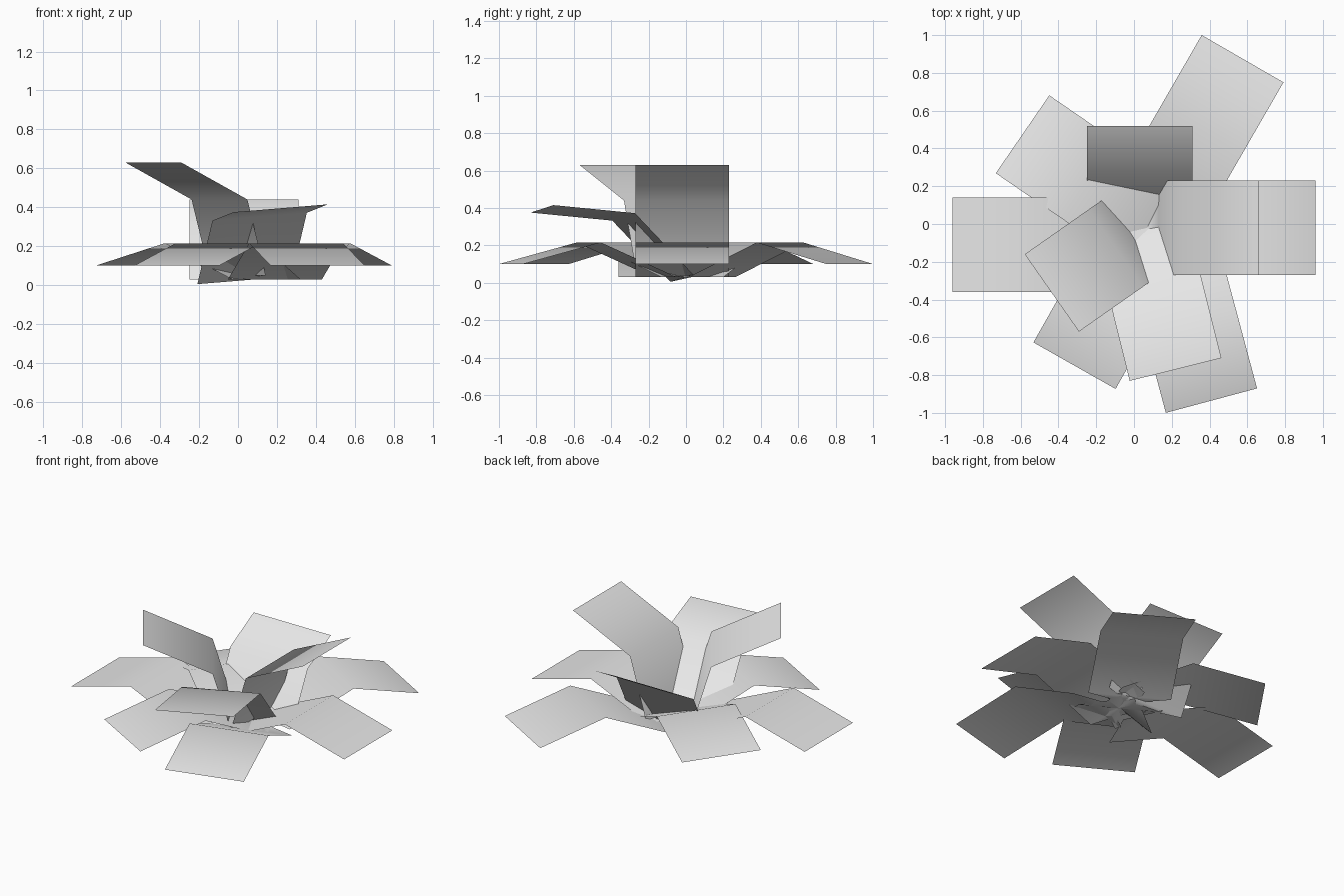
import bpy, bmesh, math
from mathutils import Vector

cube = bpy.data.objects.get("Cube")
if cube:
    bpy.data.objects.remove(cube, do_unlink=True)

grey = bpy.data.materials.new("leaf grey")
grey.use_nodes = True
grey.diffuse_color = (0.8, 0.8, 0.8, 1)
grey.node_tree.nodes["Principled BSDF"].inputs["Base Color"].default_value = (0.8, 0.8, 0.8, 1)


def leaf(name, tip, angle, profile, apex, width=0.5, roll=0.0):
    """Folded strip: rows at (distance back from tip, height), closed by a pointed base."""
    a = math.radians(angle)
    out = Vector((math.cos(a), math.sin(a), 0))
    side = Vector((-out.y, out.x, 0))
    start = Vector((tip[0], tip[1], 0))
    bm = bmesh.new()
    rows = []
    for back, z in profile:
        mid = start - out * back + Vector((0, 0, z))
        rows.append([bm.verts.new(mid + side * (s * width / 2) + Vector((0, 0, s * roll)))
                     for s in (-1, 1)])
    for (r0, l0), (r1, l1) in zip(rows, rows[1:]):
        bm.faces.new((r0, l0, l1, r1))
    point = bm.verts.new(start - out * apex[0] + Vector((0, 0, apex[1])))
    bm.faces.new((rows[-1][0], rows[-1][1], point))
    mesh = bpy.data.meshes.new(name)
    bm.to_mesh(mesh)
    bm.free()
    mesh.materials.append(grey)
    for p in mesh.polygons:
        p.use_smooth = True
    bpy.context.collection.objects.link(bpy.data.objects.new(name, mesh))


# Outer ring of drooping leaves
droop = [(0, 0.10), (0.43, 0.215), (0.85, 0.03)]
outer = {
    "outer_leaf_left": ((0.96, -0.02), 0),
    "outer_leaf_back_left": ((0.575, 0.875), 60),
    "outer_leaf_back_right": ((-0.59, 0.475), 145.5),
    "outer_leaf_right": ((-0.96, -0.11), 180),
    "outer_leaf_front_right": ((-0.315, -0.75), 240.5),
    "outer_leaf_front_left": ((0.41, -0.935), 285),
}
for name, (tip, angle) in outer.items():
    leaf(name, tip, angle, droop, (0.95, 0.04))

# Inner rising leaves
rise = [(0, 0.63), (0.415, 0.44), (0.53, 0.05)]
leaf("inner_leaf_left", (0.66, -0.02), 0, rise, (0.6, 0.04))
leaf("inner_leaf_front_right", (-0.435, -0.365), 215, rise, (0.6, 0.04))
leaf("inner_leaf_back", (0.03, 0.52), 90,
     [(0, 0.44), (0.24, 0.31), (0.38, 0.03)], (0.48, 0.04), width=0.56)
leaf("inner_leaf_front", (0.22, -0.77), 284,
     [(0, 0.395), (0.45, 0.352), (0.77, 0.025)], (0.87, 0.04), roll=0.02)
